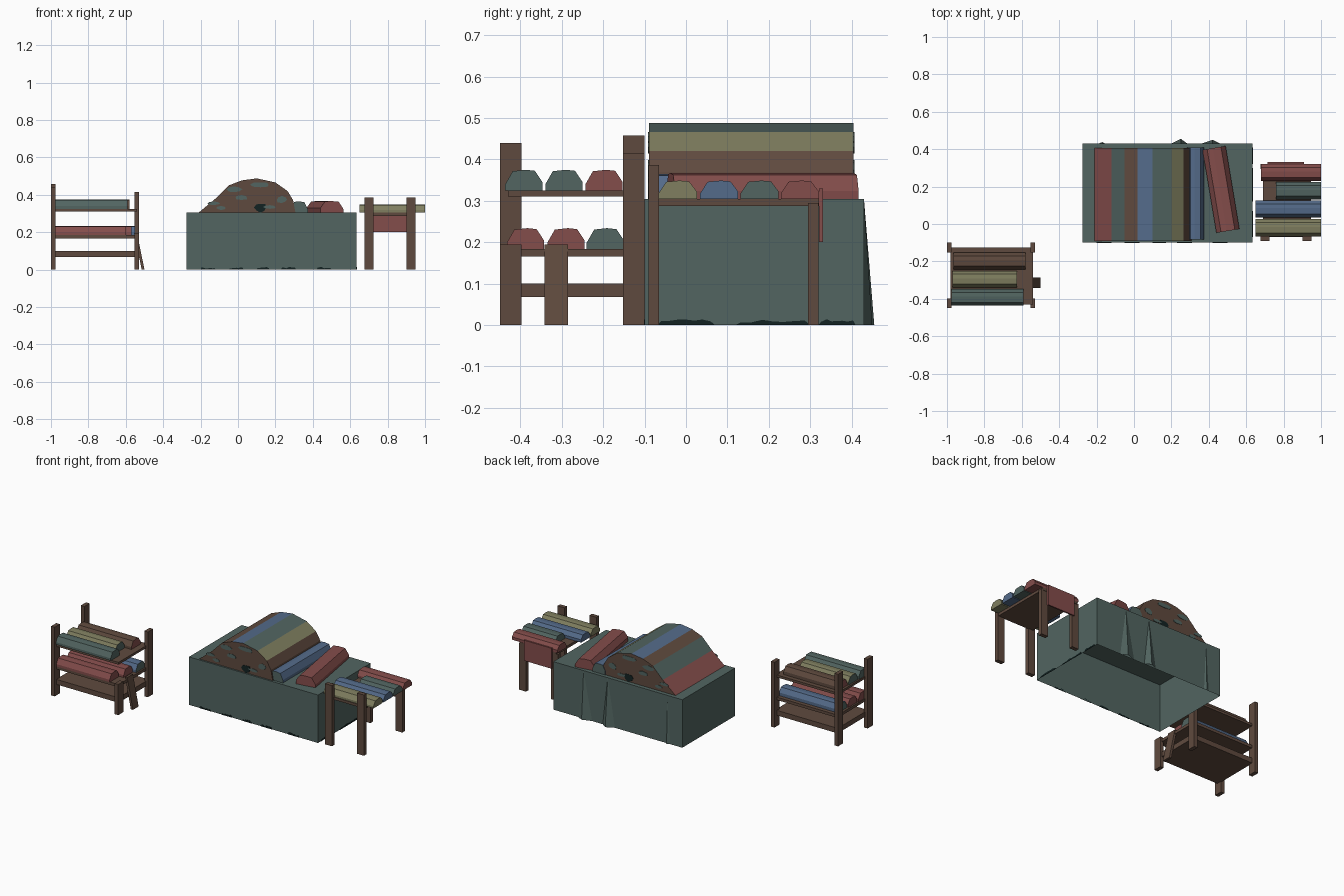
import bpy, bmesh, math, random
from mathutils import Matrix, Vector

if "Cube" in bpy.data.objects:
    bpy.data.objects.remove(bpy.data.objects["Cube"])

random.seed(4)


def lin(c):
    c /= 255
    return c / 12.92 if c <= 0.04045 else ((c + 0.055) / 1.055) ** 2.4


MATS = {}
for name, rgb in {"teal": (82, 101, 97), "brown": (95, 74, 62), "red": (132, 77, 75),
                  "blue": (84, 107, 138), "olive": (128, 127, 96),
                  "dark": (18, 34, 34)}.items():
    m = bpy.data.materials.new(name + "_paint")
    m.diffuse_color = (*[lin(c) for c in rgb], 1)
    m.use_nodes = True
    m.node_tree.nodes["Principled BSDF"].inputs["Base Color"].default_value = m.diffuse_color
    MATS[name] = m


def make(name, verts, faces, cols, face_cols=None, solid=True):
    me = bpy.data.meshes.new(name)
    me.from_pydata(verts, [], faces)
    for c in cols:
        me.materials.append(MATS[c])
    if face_cols:
        for p, i in zip(me.polygons, face_cols):
            p.material_index = i
    if solid:
        bm = bmesh.new()
        bm.from_mesh(me)
        bmesh.ops.recalc_face_normals(bm, faces=bm.faces)
        bm.to_mesh(me)
        bm.free()
    ob = bpy.data.objects.new(name, me)
    bpy.context.collection.objects.link(ob)
    return ob


def box(name, x0, x1, y0, y1, z0, z1, col, shear=0.0):
    # shear moves the top along x
    v = [(x + (shear if z == z1 else 0), y, z) for z in (z0, z1)
         for x, y in ((x0, y0), (x1, y0), (x1, y1), (x0, y1))]
    f = [(3, 2, 1, 0), (4, 5, 6, 7)] + [(i, (i + 1) % 4, 4 + (i + 1) % 4, 4 + i) for i in range(4)]
    return make(name, v, f, [col])


def prism(name, prof, a, b, cols, side_cols, cap_col, place):
    # profile (u, z) swept from a to b; place maps (u, along, z) to a point
    n = len(prof)
    v = [place(u, t, z) for t in (a, b) for u, z in prof]
    f = [(i, (i + 1) % n, n + (i + 1) % n, n + i) for i in range(n)]
    f += [tuple(range(n)), tuple(range(n, 2 * n))]
    return make(name, v, f, cols, side_cols + [cap_col] * 2)


ROLL = [(-.5, 0), (-.5, .3), (-.3, .93), (.05, 1), (.3, .95), (.5, .4), (.5, 0)]


def roll(name, centre, w, length, z, h, col, end, angle):
    # cloth roll lying along x, turned by angle
    prof = [(u * w, zz * h) for u, zz in ROLL]
    rot = Matrix.Rotation(angle, 3, 'Z')

    def place(u, t, zz):
        return rot @ Vector((t, u, zz)) + Vector((*centre, z))
    return prism(name, prof, -length / 2, length / 2, [col, end], [0] * len(ROLL), 1, place)


# ---- large covered stall: open-bottomed cloth box
X0, X1, Y0, Y1, H = -.275, .633, -.1, .43, .305
v = [(x, y, z) for z in (0, H) for x, y in ((X0, Y0), (X1, Y0), (X1, Y1), (X0, Y1))]
make("cloth_cover", v, [(4, 5, 6, 7)] + [(i, (i + 1) % 4, 4 + (i + 1) % 4, 4 + i) for i in range(4)],
     ["teal"], solid=False)
# folds on the back of the cloth
for i, (x, w, d) in enumerate(((.25, .05, .025), (.42, .06, .02), (-.17, .02, .008))):
    make(f"cloth_fold_{i}", [(x, Y1, H), (x - w, Y1, 0), (x, Y1 + d, 0), (x + w * .7, Y1, 0)],
         [(0, 2, 1), (0, 3, 2)], ["teal"], solid=False)


# ragged dark hem marks
def hem(name, a, b, fixed, axis, out):
    n = 7
    pts = [(a, 0), (b, 0)]
    for k in range(n):
        t = 1 - (k + .5) / n
        pts.append((a + (b - a) * t, .006 + .008 * random.random()))

    def place(u, t, z):
        return (u, t, z) if axis == 'x' else (t, u, z)
    prism(name, pts, fixed, fixed + out * .002, ["dark"], [0] * len(pts), 0, place)


for i, (a, b) in enumerate(((-.2, -.12), (-.05, .03), (.1, .17), (.23, .31), (.42, .5))):
    hem(f"front_hem_mark_{i}", a, b, Y0, 'x', -1)
for i, (a, b) in enumerate(((-.07, .07), (.12, .3), (.32, .41))):
    hem(f"side_hem_mark_{i}", a, b, X1, 'y', 1)

# ---- striped heap of cloth on top
heap = [(-.21, H), (-.12, .38), (-.05, .45), (.02, .477), (.1, .488), (.2, .466),
        (.265, .42), (.295, .37), (.307, H)]
prism("cloth_heap", heap, -.09, .405, ["red", "teal", "brown", "blue", "olive"],
      [0, 1, 2, 3, 1, 4, 2, 2, 2], 2, lambda u, t, z: (u, t, z))
# mottled patches on both ends of the heap
patches = [(-.13, .355, .035, .01, "teal"), (-.02, .43, .04, .018, "teal"),
           (.12, .455, .05, .014, "teal"), (.02, .385, .035, .012, "teal"),
           (.235, .375, .03, .02, "teal"), (-.09, .33, .03, .01, "teal"),
           (.17, .335, .035, .012, "teal"), (.12, .332, .032, .024, "dark")]
for i, (cx, cz, rx, rz, col) in enumerate(patches):
    pts = []
    for k in range(8):
        r = .8 + .35 * random.random()
        a = k * math.tau / 8
        pts.append((cx + rx * r * math.cos(a), cz + rz * r * math.sin(a)))
    for side, y, o in (("front", -.09, -.002), ("back", .405, .002)):
        prism(f"{side}_patch_{i}", pts, y, y + o, [col], [0] * 8, 0, lambda u, t, z: (u, t, z))
# two loose rolls beside the heap
roll("blue_roll", (.328, .163), .09, .49, H, .06, "blue", "teal", math.pi / 2)
roll("red_roll", (.465, .185), .125, .45, H, .062, "red", "red", math.radians(99.5))

# ---- left shelf rack
for name, x, y, h in (("front_left", -1, -.45, .44), ("back_left", -1, -.152, .458),
                      ("front_right", -.553, -.45, .195), ("back_right", -.553, -.152, .415)):
    box(f"rack_post_{name}", x, x + .025, y, y + .052, 0, h, "brown")
for name, z0, z1 in (("low", .068, .1), ("middle", .166, .184), ("top", .31, .325)):
    box(f"rack_shelf_{name}", -.98, -.54, -.43, -.125, z0, z1, "brown")
box("leaning_plank", -.515, -.5, -.342, -.285, 0, .195, "brown", shear=-.04)
for i, (y, x0, x1, z, col, end) in enumerate((
        (-.392, -.975, -.59, .325, "teal", "teal"), (-.295, -.97, -.625, .325, "olive", "teal"),
        (-.198, -.965, -.58, .325, "brown", "red"), (-.388, -.975, -.6, .184, "red", "red"),
        (-.29, -.97, -.57, .184, "red", "red"), (-.195, -.965, -.55, .184, "blue", "teal"))):
    roll(f"rack_roll_{i}", ((x0 + x1) / 2, y), .09, x1 - x0, z, .05, col, end, 0)

# ---- right table
for side, x in (("left", .677), ("right", .902)):
    box(f"table_front_leg_{side}", x, x + .048, -.091, -.065, 0, .386, "brown")
    box(f"table_back_leg_{side}", x, x + .048, .295, .32, 0, .295, "brown")
box("table_top", .69, .945, -.07, .322, .288, H, "brown")
box("hanging_cloth", .715, .91, .322, .331, .2, .33, "red")
for i, (y, x0, col) in enumerate(((-.02, .65, "olive"), (.08, .65, "blue"),
                                  (.178, .76, "teal"), (.275, .68, "red"))):
    roll(f"table_roll_{i}", ((x0 + 1) / 2, y), .092, 1 - x0, H, .044, col, col, 0)
